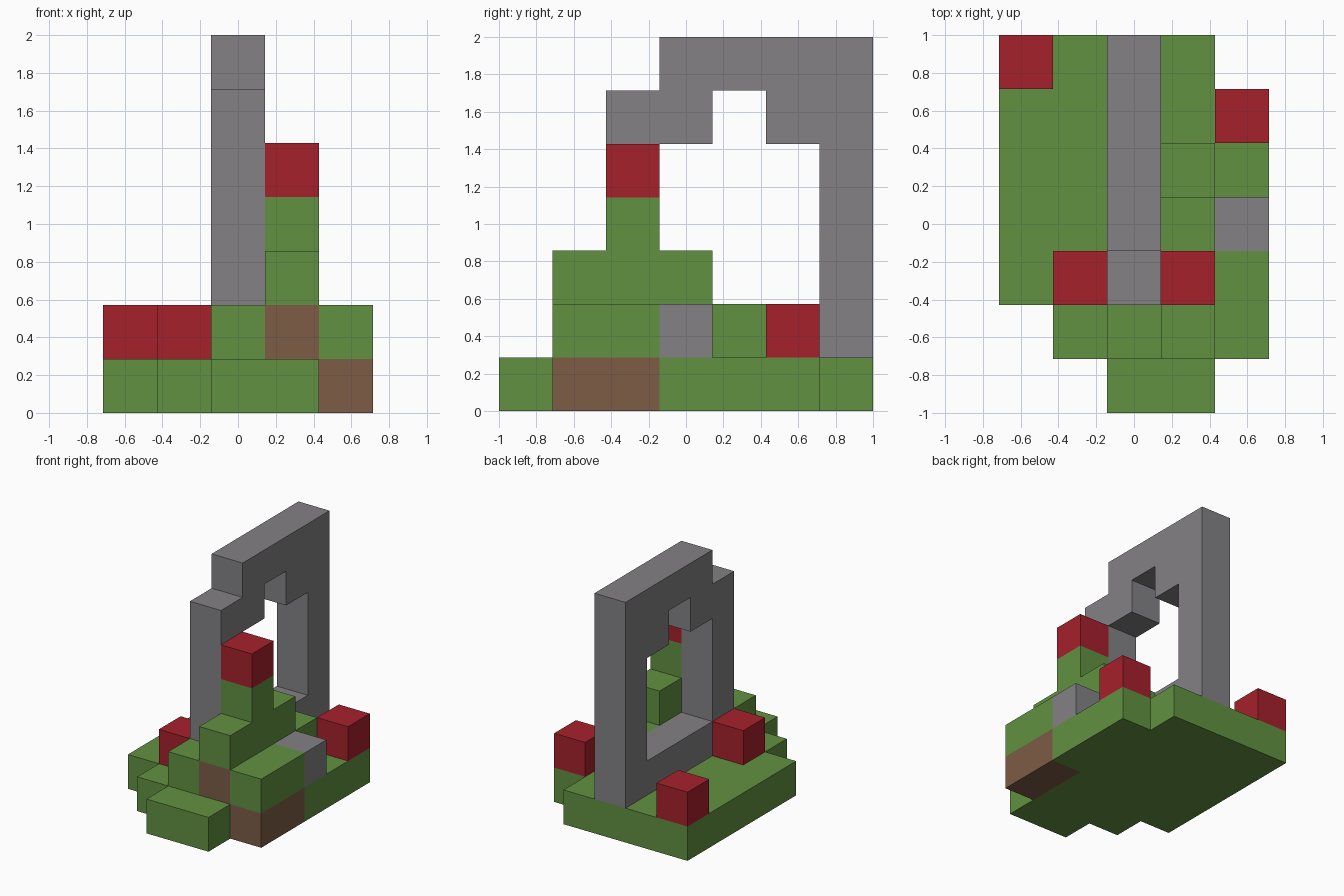
import bpy, bmesh, math
from mathutils import Vector

cube = bpy.data.objects.get("Cube")
if cube:
    bpy.data.objects.remove(cube, do_unlink=True)

CELL = 2 / 7                                  # edge of one block
ORIGIN = Vector((-2.5, -3.5, 0)) * CELL       # corner of the 5 x 7 x 7 block grid


def material(name, rgb):
    mat = bpy.data.materials.new(name)
    mat.use_nodes = True
    mat.diffuse_color = (*rgb, 1)
    bsdf = next(n for n in mat.node_tree.nodes if n.type == "BSDF_PRINCIPLED")
    bsdf.inputs["Base Color"].default_value = (*rgb, 1)
    bsdf.inputs["Roughness"].default_value = 0.9
    return mat


GRASS = material("grass green", (0.122, 0.283, 0.054))
RED = material("flower red", (0.381, 0.015, 0.025))
STONE = material("stone grey", (0.227, 0.220, 0.231))
EARTH = material("earth brown", (0.205, 0.107, 0.061))


def box(x, y, z):
    """Blocks in inclusive ranges; a single number means one layer."""
    spans = [(r, r) if isinstance(r, int) else r for r in (x, y, z)]
    (x0, x1), (y0, y1), (z0, z1) = spans
    return {(i, j, k) for i in range(x0, x1 + 1)
            for j in range(y0, y1 + 1) for k in range(z0, z1 + 1)}


# Stepped ground layer with a bare earth patch at its left front corner
earth = box(4, (1, 2), 0)
ground = (box(0, (2, 6), 0) | box(1, (1, 6), 0) | box((2, 3), (0, 6), 0)
          | box(4, (1, 5), 0)) - earth

# Ring-shaped arch: floor, two legs, stepped top
arch = (box(2, (2, 6), 1) | box(2, 2, (1, 5)) | box(2, 6, (1, 6))
        | box(2, (3, 6), 6) | box(2, 3, 5) | box(2, 5, 5))

# Terraced mound rising beside the arch
mound = (box(2, 1, 1) | box(3, (2, 4), 1) | box(4, (1, 2), 1)
         | box(3, (1, 3), 2) | box(3, 2, 3))

parts = {
    "ground": (ground, GRASS),
    "earth_patch": (earth, EARTH),
    "stone_arch": (arch, STONE),
    "mound": (mound, GRASS),
    "mound_earth_block": (box(3, 1, 1), EARTH),
    "loose_stone": (box(4, 3, 1), STONE),
    "flower_on_mound": (box(3, 2, 4), RED),
    "flower_front": (box(1, 2, 1), RED),
    "flower_left": (box(4, 5, 1), RED),
    "flower_back_corner": (box(0, 6, 1), RED),
}
filled = set().union(*(cells for cells, _ in parts.values()))


def build(name, cells, mat):
    """Outer skin of a group of blocks, leaving out faces against neighbours."""
    bm = bmesh.new()
    for cell in sorted(cells):
        centre = ORIGIN + (Vector(cell) + Vector((0.5, 0.5, 0.5))) * CELL
        for axis in range(3):
            for sign in (-1, 1):
                n = Vector((0, 0, 0))
                n[axis] = sign
                if tuple(int(c + d) for c, d in zip(cell, n)) in filled:
                    continue
                u = Vector((0, 0, 0))
                u[(axis + 1) % 3] = 1
                v = n.cross(u)
                bm.faces.new([bm.verts.new(centre + (n + a * u + b * v) * CELL / 2)
                              for a, b in ((-1, -1), (1, -1), (1, 1), (-1, 1))])
    bmesh.ops.remove_doubles(bm, verts=bm.verts, dist=CELL / 100)
    # Merge block faces into large flat ones
    bmesh.ops.dissolve_limit(bm, angle_limit=math.radians(1),
                             verts=bm.verts, edges=bm.edges)
    mesh = bpy.data.meshes.new(name)
    bm.to_mesh(mesh)
    bm.free()
    mesh.materials.append(mat)
    obj = bpy.data.objects.new(name, mesh)
    bpy.context.collection.objects.link(obj)


for part_name, (cells, mat) in parts.items():
    build(part_name, cells, mat)
